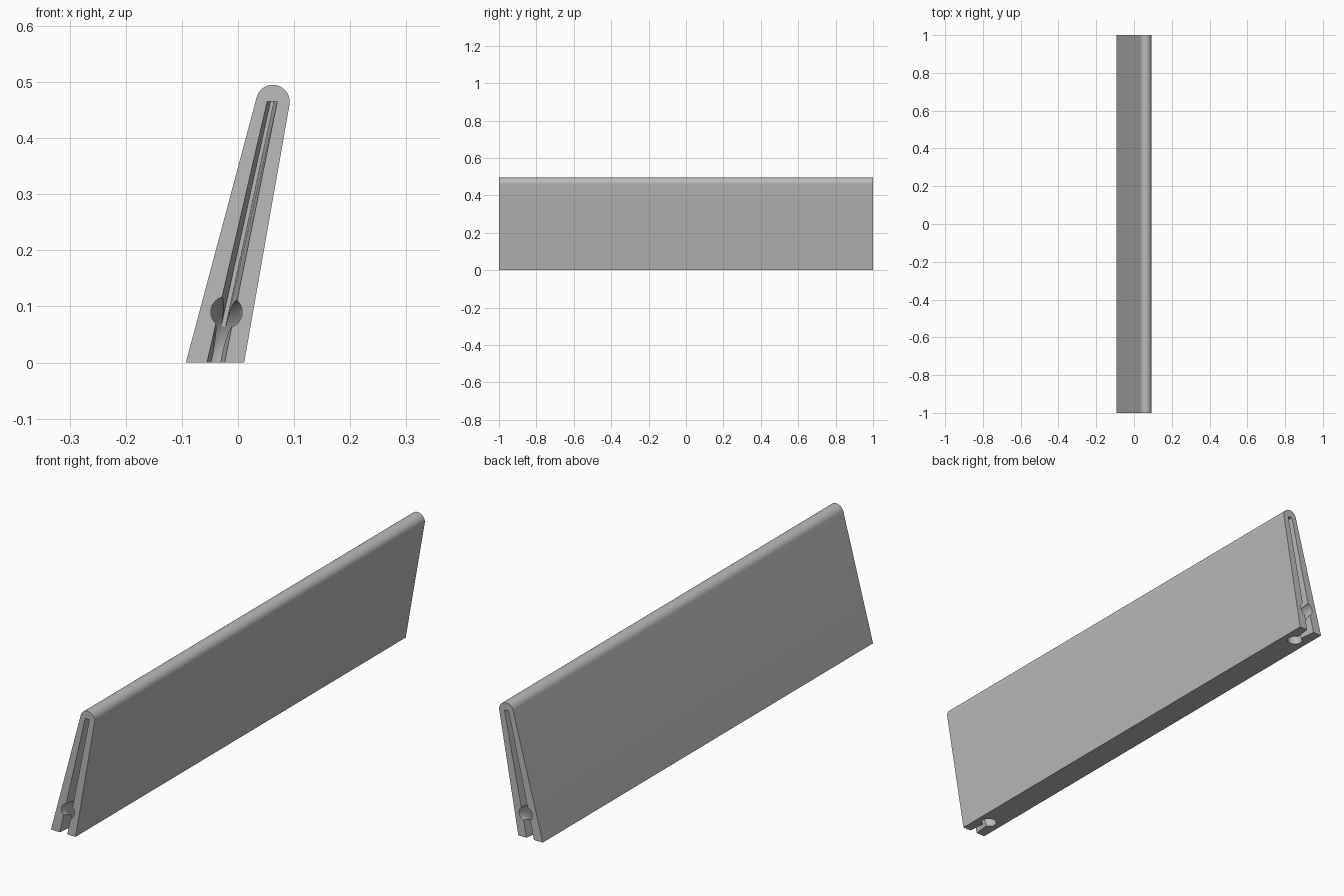
import bpy, bmesh, math
from mathutils import Vector

cube = bpy.data.objects.get("Cube")
if cube:
    bpy.data.objects.remove(cube, do_unlink=True)

HEIGHT = 0.465                      # top of the slot and centre of the rounded edge
FOOT, HEAD = -0.04, 0.061           # slot centre line, bottom and top
LEAN = math.atan2(HEAD - FOOT, HEIGHT)

grey = bpy.data.materials.new("plain grey")
grey.use_nodes = True
grey.diffuse_color = (0.5, 0.5, 0.5, 1)
grey.node_tree.nodes["Principled BSDF"].inputs["Base Color"].default_value = (0.5, 0.5, 0.5, 1)


def loft(name, first, second):
    """Solid between two matching rings of points."""
    bm = bmesh.new()
    a = [bm.verts.new(p) for p in first]
    b = [bm.verts.new(p) for p in second]
    bm.faces.new(a)
    bm.faces.new(b[::-1])
    for i in range(len(a)):
        j = (i + 1) % len(a)
        bm.faces.new((a[i], b[i], b[j], a[j]))
    bmesh.ops.recalc_face_normals(bm, faces=bm.faces)
    mesh = bpy.data.meshes.new(name)
    bm.to_mesh(mesh)
    bm.free()
    obj = bpy.data.objects.new(name, mesh)
    bpy.context.collection.objects.link(obj)
    mesh.materials.append(grey)
    return obj


def slot_ring(side, depth):
    """Section of the tapering slot at a depth from the end face."""
    t = depth / 0.1
    ring = []
    for z, sign in ((-0.05, -1), (-0.05, 1), (HEIGHT, 1), (HEIGHT, -1)):
        k = z / HEIGHT
        half = (0.0155 - 0.0065 * k) * (1 - t) + (0.004 - 0.001 * k) * t
        ring.append((FOOT + (HEAD - FOOT) * k + sign * half, side * (1 - depth), z))
    return ring


def cut(target, cutter):
    mod = target.modifiers.new("cut", 'BOOLEAN')
    mod.object = cutter
    mod.operation = 'DIFFERENCE'
    mod.solver = 'EXACT'
    bpy.context.view_layer.objects.active = target
    bpy.ops.object.modifier_apply(modifier=mod.name)
    bpy.data.objects.remove(cutter, do_unlink=True)


# Leaning wedge with a rounded upper edge
profile = [(-0.093, 0), (0.011, 0)]
for i in range(25):
    angle = math.radians(-10 + 175 * i / 24)
    profile.append((0.0622 + 0.03 * math.cos(angle), HEIGHT + 0.03 * math.sin(angle)))
panel = loft("leaning_panel", [(x, -1, z) for x, z in profile], [(x, 1, z) for x, z in profile])

# End slots, and curved round channels from each end face to the underside
for side in (-1, 1):
    cut(panel, loft("slot_cutter", slot_ring(side, -0.02), slot_ring(side, 0.1)))
    bpy.ops.mesh.primitive_torus_add(
        major_radius=0.092, minor_radius=0.028, major_segments=64, minor_segments=32,
        location=Vector((FOOT, side, 0)), rotation=(0, math.pi / 2 + LEAN, 0))
    channel = bpy.context.object
    channel.data.materials.append(grey)
    cut(panel, channel)

bpy.ops.object.select_all(action='DESELECT')
panel.select_set(True)
bpy.context.view_layer.objects.active = panel
bpy.ops.object.shade_smooth_by_angle(angle=math.radians(30))
